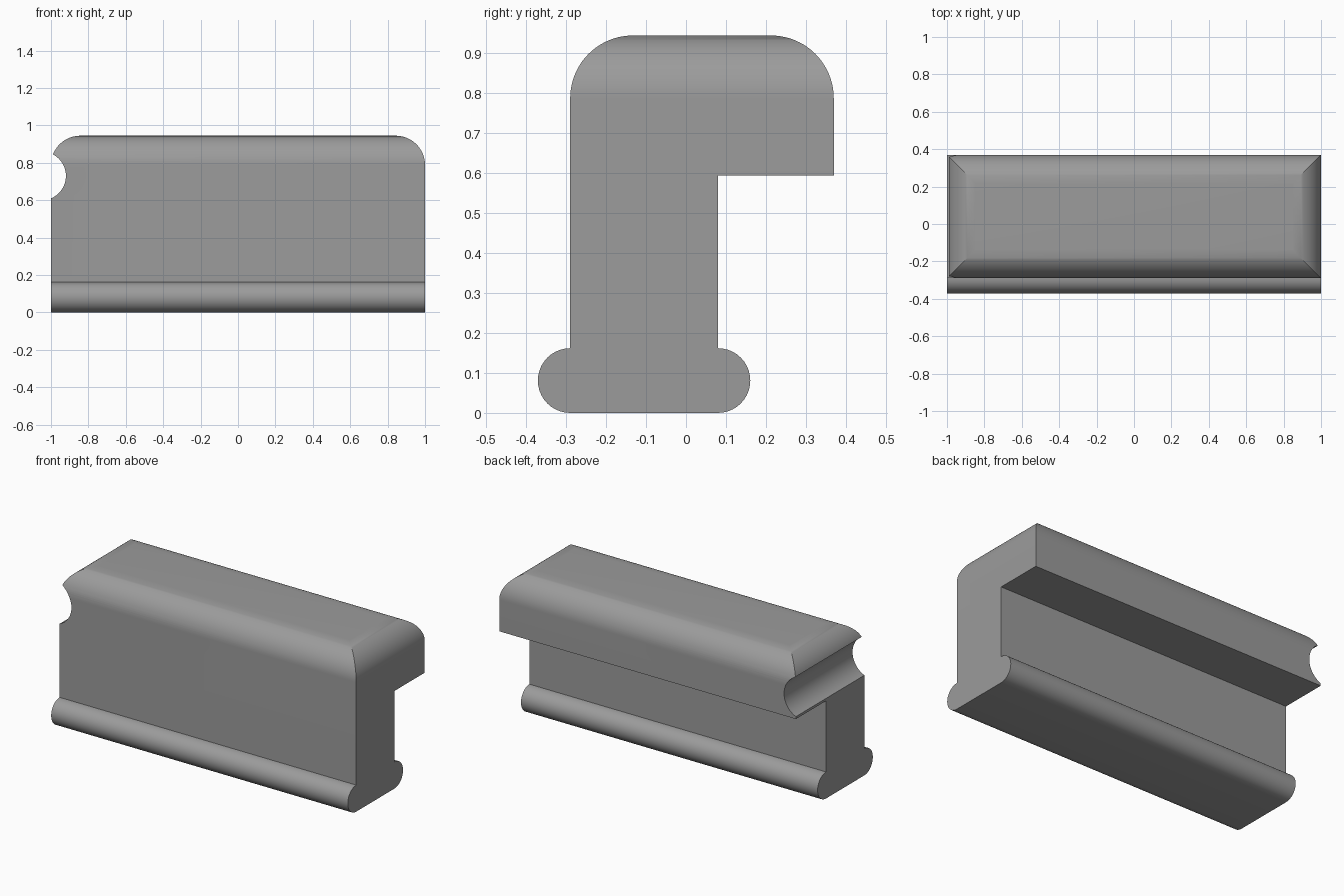
import bpy, bmesh, math
from mathutils import Vector

if "Cube" in bpy.data.objects:
    bpy.data.objects.remove(bpy.data.objects["Cube"])


def arc(cx, cy, r, a0, a1, n=20):
    """Points along an arc, angles in degrees."""
    return [(cx + r * math.cos(math.radians(a0 + (a1 - a0) * i / n)),
             cy + r * math.sin(math.radians(a0 + (a1 - a0) * i / n)))
            for i in range(n + 1)]


def prism(name, pts, to3d, direction):
    """Extrude a closed 2D outline along a direction."""
    bm = bmesh.new()
    face = bm.faces.new([bm.verts.new(to3d(a, b)) for a, b in pts])
    res = bmesh.ops.extrude_face_region(bm, geom=[face])
    verts = [g for g in res["geom"] if isinstance(g, bmesh.types.BMVert)]
    bmesh.ops.translate(bm, verts=verts, vec=Vector(direction))
    bmesh.ops.recalc_face_normals(bm, faces=bm.faces)
    mesh = bpy.data.meshes.new(name)
    bm.to_mesh(mesh)
    bm.free()
    ob = bpy.data.objects.new(name, mesh)
    bpy.context.collection.objects.link(ob)
    return ob


def boolean(ob, cutter, operation):
    mod = ob.modifiers.new(operation.lower(), 'BOOLEAN')
    mod.operation = operation
    mod.solver = 'EXACT'
    mod.object = cutter
    bpy.ops.object.select_all(action='DESELECT')
    bpy.context.view_layer.objects.active = ob
    ob.select_set(True)
    bpy.ops.object.modifier_apply(modifier=mod.name)
    bpy.data.objects.remove(cutter, do_unlink=True)


FRONT, BACK, WEB = -0.29, 0.37, 0.08
TOP, R, FOOT = 0.945, 0.157, 0.081

# cross-section: rounded foot, upright web, overhanging rounded head
section = (arc(WEB, FOOT, FOOT, -90, 90)
           + [(WEB, 0.595), (BACK, 0.595)]
           + arc(BACK - R, TOP - R, R, 0, 90)
           + arc(FRONT + R, TOP - R, R, 90, 180)
           + arc(FRONT, FOOT, FOOT, 90, 270))
body = prism("moulded_rail", section, lambda y, z: (-1.2, y, z), (2.4, 0, 0))

# end limits with rounded top corners, mitred against the section
ends = ([(-1, -0.2), (1, -0.2)]
        + arc(1 - R, TOP - R, R, 0, 90)[:-1]
        + [(1 - R, TOP + 0.0005), (-1 + R, TOP + 0.0005)]
        + arc(-1 + R, TOP - R, R, 90, 180)[1:])
block = prism("end_shape", ends, lambda x, z: (x, -0.6, z), (0, 1.2, 0))
boolean(body, block, 'INTERSECT')

# round finger groove across the left end
groove = prism("groove_cutter", arc(-1.05, 0.73, 0.13, 0, 360, 64)[:-1],
               lambda x, z: (x, -0.7, z), (0, 1.4, 0))
boolean(body, groove, 'DIFFERENCE')

# plain grey finish
grey = bpy.data.materials.new("plain_grey")
grey.diffuse_color = (0.33, 0.33, 0.33, 1)
grey.use_nodes = True
grey.node_tree.nodes["Principled BSDF"].inputs["Base Color"].default_value = grey.diffuse_color
body.data.materials.clear()
body.data.materials.append(grey)
for p in body.data.polygons:
    p.material_index = 0

bpy.context.view_layer.objects.active = body
body.select_set(True)
bpy.ops.object.shade_smooth_by_angle(angle=math.radians(25))
